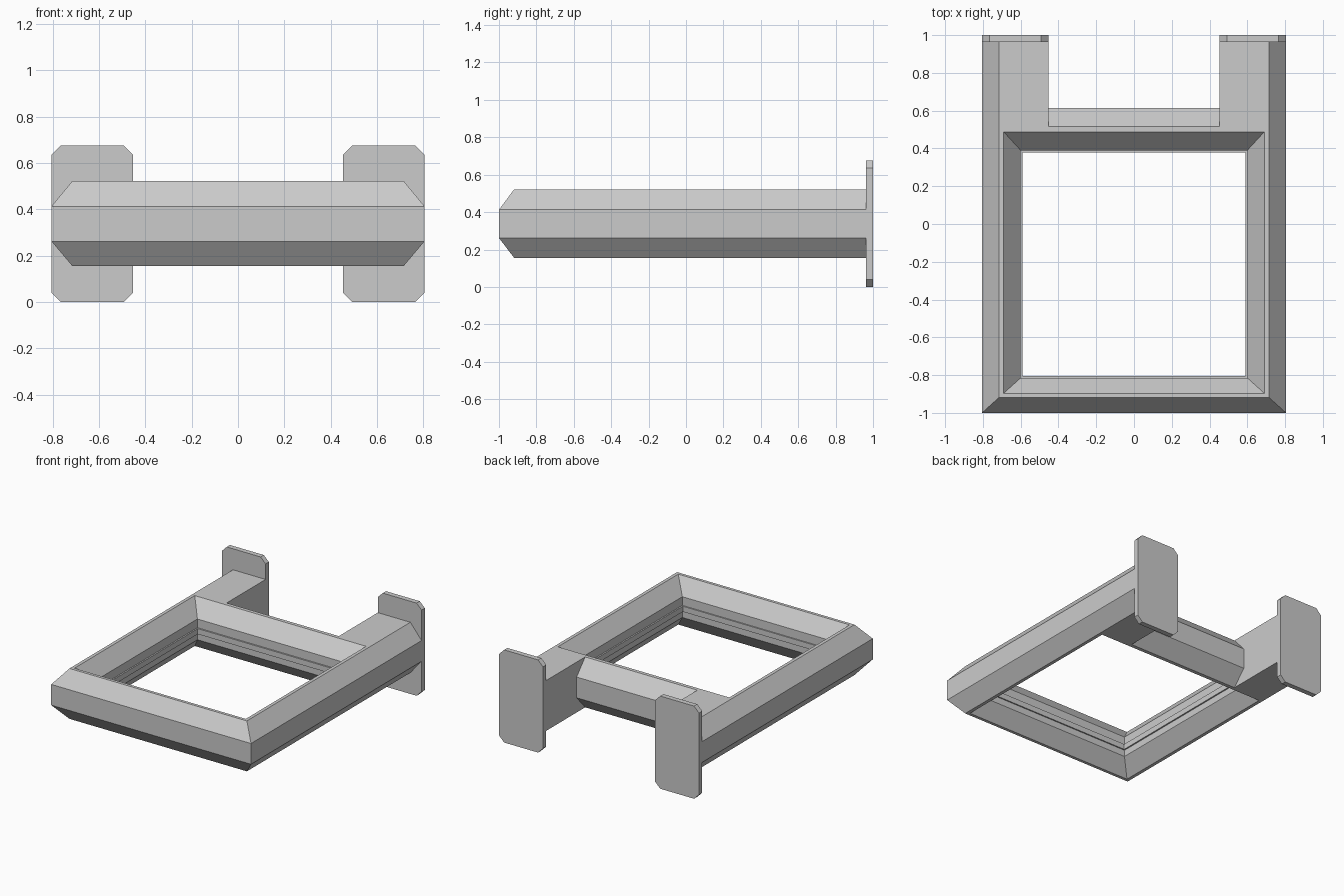
import bpy, bmesh

if "Cube" in bpy.data.objects:
    bpy.data.objects.remove(bpy.data.objects["Cube"])

Z0, Z1, Z2, Z3 = 0.155, 0.262, 0.413, 0.522   # bottom, lower band, upper band, top
INNER = (0.60, -0.815, 0.39)                  # half width, front y, back y
OUTER = (0.805, -1.0, 0.613)


def lerp(t):
    return [a + (b - a) * t for a, b in zip(INNER, OUTER)]


def make(name, sections, closed):
    """Skin a list of equal-length sections; close the loop or cap the ends."""
    bm = bmesh.new()
    rows = [[bm.verts.new(p) for p in s] for s in sections]
    n, m = len(rows), len(rows[0])
    for i in range(n if closed else n - 1):
        a, b = rows[i], rows[(i + 1) % n]
        for j in range(m):
            k = (j + 1) % m
            bm.faces.new((a[j], a[k], b[k], b[j]))
    if not closed:
        bm.faces.new(rows[0][::-1])
        bm.faces.new(rows[-1])
    bmesh.ops.recalc_face_normals(bm, faces=bm.faces)
    me = bpy.data.meshes.new(name)
    bm.to_mesh(me)
    bm.free()
    ob = bpy.data.objects.new(name, me)
    bpy.context.collection.objects.link(ob)
    bpy.ops.object.select_all(action='DESELECT')
    ob.select_set(True)
    bpy.context.view_layer.objects.active = ob
    bpy.ops.object.shade_smooth_by_angle(angle=0.6)
    return ob


# Square frame: faceted bar with a thin lip around the opening
profile = [(0, Z2), (.44, Z3), (.56, Z3), (1, Z2), (1, Z1), (.56, Z0), (.44, Z0),
           (0, Z1), (0, .31), (-.05, .31), (-.05, .35), (0, .35)]
corners = []
for sx, end in ((-1, 1), (1, 1), (1, 2), (-1, 2)):
    corners.append([(sx * lerp(t)[0], lerp(t)[end], z) for t, z in profile])
make("frame", corners, True)

flat_x, _, flat_y = lerp(.56)
ox, _, oy = OUTER
ix = 0.452
for s, side in ((-1, "left"), (1, "right")):
    # Arm continuing the frame side back to the mounting plate
    arm = [(ox, oy, Z1), (ox, oy, Z2), (flat_x, flat_y, Z3),
           (ix, flat_y, Z3), (ix, flat_y, Z0), (flat_x, flat_y, Z0)]
    make(side + "_arm", [[(s * x, y, z) for x, y, z in arm],
                         [(s * x, 0.97, z) for x, _, z in arm]], False)
    # Mounting plate with clipped corners
    c, h = 0.04, 0.675
    plate = [(ix + c, 0), (ox - c, 0), (ox, c), (ox, h - c),
             (ox - c, h), (ix + c, h), (ix, h - c), (ix, c)]
    make(side + "_plate", [[(s * x, y, z) for x, z in plate]
                           for y in (0.963, 1.0)], False)
